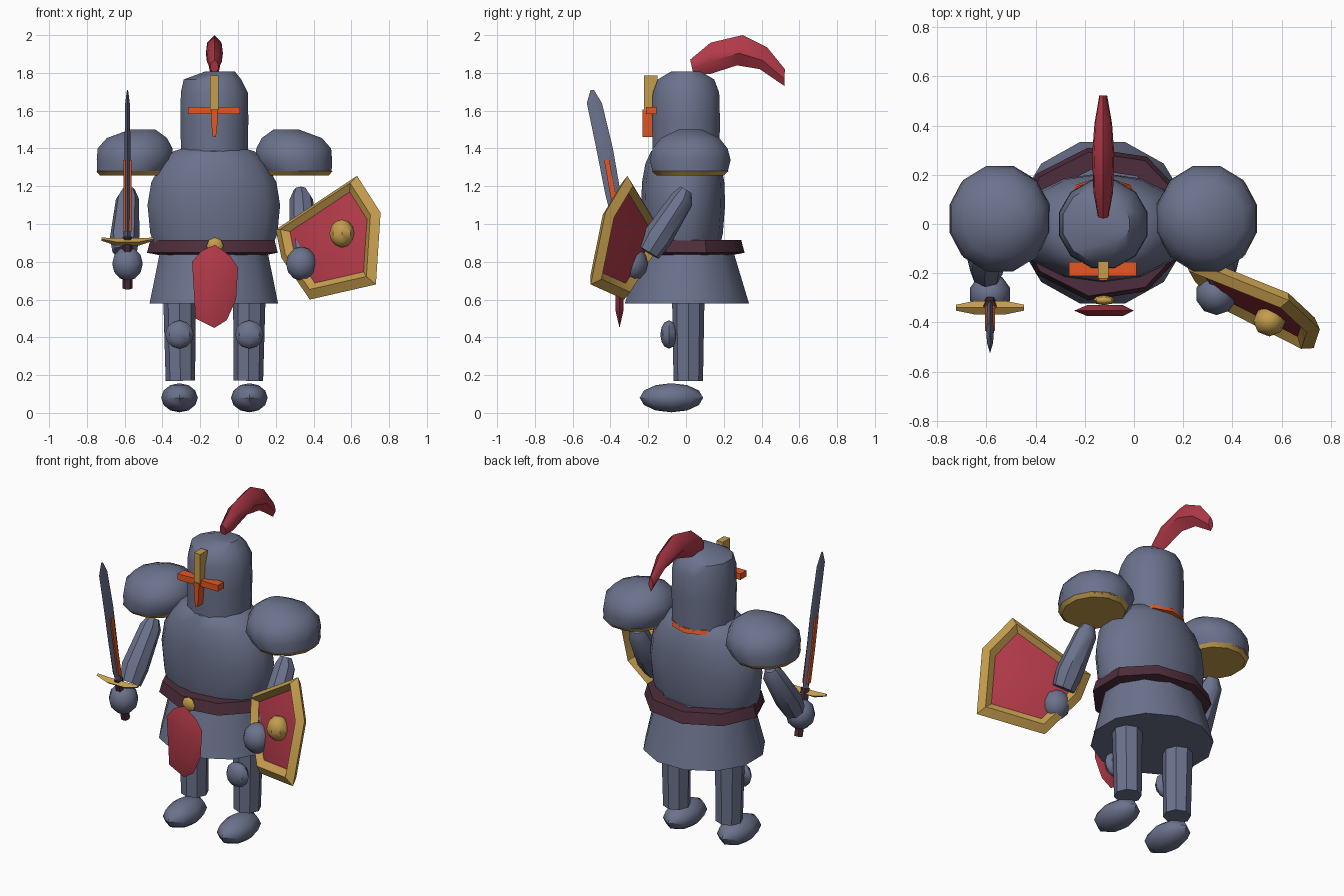
import bpy, bmesh, math
from mathutils import Vector, Matrix

if "Cube" in bpy.data.objects:
    bpy.data.objects.remove(bpy.data.objects["Cube"])

CX = -0.125  # body centre line


def material(name, rgb):
    m = bpy.data.materials.new(name)
    m.diffuse_color = (*rgb, 1)
    m.use_nodes = True
    m.node_tree.nodes["Principled BSDF"].inputs["Base Color"].default_value = m.diffuse_color
    return m


STEEL = material("steel", (0.147, 0.168, 0.262))
RED = material("crimson", (0.445, 0.042, 0.066))
GOLD = material("gold", (0.56, 0.34, 0.075))
ORANGE = material("glowing orange", (0.78, 0.095, 0.018))
DARK = material("dark leather", (0.076, 0.027, 0.045))


def finish(name, bm, mat, angle=40):
    bmesh.ops.recalc_face_normals(bm, faces=bm.faces)
    me = bpy.data.meshes.new(name)
    bm.to_mesh(me)
    bm.free()
    me.materials.append(mat)
    ob = bpy.data.objects.new(name, me)
    bpy.context.collection.objects.link(ob)
    bpy.ops.object.select_all(action='DESELECT')
    ob.select_set(True)
    bpy.context.view_layer.objects.active = ob
    bpy.ops.object.shade_smooth_by_angle(angle=math.radians(angle))
    return ob


def skin(name, rings, mat, closed=False):
    """Join a row of equal-sized rings with quads, capped or looped."""
    bm = bmesh.new()
    vs = [[bm.verts.new(p) for p in r] for r in rings]
    n = len(vs[0])
    pairs = list(zip(vs, vs[1:] + vs[:1])) if closed else list(zip(vs, vs[1:]))
    for a, b in pairs:
        for i in range(n):
            j = (i + 1) % n
            bm.faces.new((a[i], a[j], b[j], b[i]))
    if not closed:
        bm.faces.new(vs[0])
        bm.faces.new(vs[-1])
    return finish(name, bm, mat)


def lathe(name, c, prof, mat, n=12):
    """prof rows: z, x radius, y radius, x shift."""
    rings = []
    for z, rx, ry, sx in prof:
        rings.append([(c[0] + sx + rx * math.cos(2 * math.pi * (i + .5) / n),
                       c[1] + ry * math.sin(2 * math.pi * (i + .5) / n), z) for i in range(n)])
    return skin(name, rings, mat)


def ball(name, c, r, mat, u=10, v=6):
    bm = bmesh.new()
    bmesh.ops.create_uvsphere(bm, u_segments=u, v_segments=v, radius=1,
                              matrix=Matrix.Translation(c) @ Matrix.Diagonal((*r, 1)))
    return finish(name, bm, mat)


def box(name, lo, hi, mat):
    bm = bmesh.new()
    lo, hi = Vector(lo), Vector(hi)
    bmesh.ops.create_cube(bm, size=1, matrix=Matrix.Translation((lo + hi) / 2)
                          @ Matrix.Diagonal((*(hi - lo), 1)))
    return finish(name, bm, mat)


def tube(name, stations, mat, n=8):
    """stations: (point, radius) along a straight line."""
    axis = (Vector(stations[-1][0]) - Vector(stations[0][0])).to_track_quat('Z', 'Y')
    rings = []
    for p, r in stations:
        rings.append([Vector(p) + axis @ Vector((r * math.cos(2 * math.pi * i / n),
                                                 r * math.sin(2 * math.pi * i / n), 0)) for i in range(n)])
    return skin(name, rings, mat)


def pillow(name, outline, normal, thick, mat):
    """Thin plate with a slightly raised middle on both sides."""
    pts = [Vector(p) for p in outline]
    c = sum(pts, Vector()) / len(pts)
    off = Vector(normal).normalized() * thick
    rings = [[c + (p - c) * .6 + off for p in pts], pts, [c + (p - c) * .6 - off for p in pts]]
    return skin(name, rings, mat)


def torus(name, c, rx, ry, w, h, mat, n):
    rings = []
    for i in range(n):
        a = 2 * math.pi * (i + .5) / n
        rings.append([(c[0] + (rx + dw) * math.cos(a), c[1] + (ry + dw) * math.sin(a), c[2] + dh)
                      for dw, dh in ((w, -h * .6), (w * .6, h), (-w, h), (-w, -h))])
    return skin(name, rings, mat, closed=True)


# Torso, skirt, belt and collar
lathe("torso", (CX - .003, -.015), [(.86, .31, .19, 0), (.95, .345, .21, 0), (1.1, .36, .222, 0),
      (1.22, .34, .218, 0), (1.32, .285, .2, 0), (1.385, .22, .17, 0), (1.405, .15, .12, 0)], STEEL, 14)
lathe("skirt", (CX - .003, .005), [(.58, .352, .34, 0), (.9, .285, .24, 0)], STEEL)
torus("belt", (CX, 0, .873), .312, .27, .045, .042, DARK, 9)
torus("collar", (CX, 0, 1.36), .17, .178, .018, .016, ORANGE, 10)
ball("buckle", (-.122, -.31, .885), (.045, .02, .045), GOLD, 8, 4)

# Hanging cloth in front
cloth = [(-.122, .89), (-.04, .83), (0, .77), (-.01, .6), (-.06, .49), (-.125, .45), (-.225, .5), (-.243, .8), (-.19, .86)]
pillow("front_cloth", [(x, -.352, z) for x, z in cloth], (0, 1, 0), .022, RED)

# Helmet, visor slit and crest
lathe("helmet", (CX, 0), [(1.36, .183, .183, 0), (1.55, .186, .186, 0), (1.695, .184, .182, 0),
      (1.765, .158, .155, -.01), (1.808, .08, .08, .03)], STEEL)
box("visor_slit", (-.265, -.212, 1.582), (.01, -.155, 1.62), ORANGE)
skin("visor_drop", [[(CX + x * w, y, z) for x, y in ((-1, -.23), (1, -.23), (1, -.17), (-1, -.17))]
                    for z, w in ((1.46, .008), (1.52, .015), (1.605, .018))], ORANGE)
box("brow_ridge", (-.147, -.222, 1.6), (-.104, -.152, 1.785), GOLD)

# Plume: upper and lower edges of a curved feather, with its half width
plume = []
for yu, zu, yl, zl, w in ((.022, 1.87, .04, 1.79, .022), (.13, 1.96, .13, 1.795, .04),
                          (.3, 2.0, .27, 1.84, .045), (.43, 1.935, .39, 1.82, .036),
                          (.523, 1.82, .522, 1.73, .016)):
    u, l = Vector((CX, yu, zu)), Vector((CX, yl, zl))
    plume.append([u.lerp(l, t) + Vector((s * w, 0, 0))
                  for t, s in ((0, 0), (.25, .85), (.6, 1), (1, 0), (.6, -1), (.25, -.85))])
skin("plume", plume, RED)

# Mirrored limbs and armour
for side, s in (("right", -1), ("left", 1)):
    x = CX + s * .42
    lathe(side + "_shoulder", (x, .022), [(1.275, .185, .205, s * .022), (1.34, .21, .222, 0),
          (1.40, .205, .205, 0), (1.455, .165, .16, -s * .01), (1.5, .07, .065, -s * .04)], STEEL)
    lathe(side + "_shoulder_trim", (x, .022), [(1.258, .175, .185, s * .018),
          (1.28, .19, .21, s * .022)], GOLD)
    ax = CX + s * .46
    tube(side + "_arm", [((ax - s * .005, 0, 1.18), .035), ((ax, -.02, 1.13), .062),
         ((ax + s * .015, -.15, .93), .078), ((ax + s * .015, -.2, .85), .065)], STEEL)
    ball(side + "_hand", (CX + s * .46, -.285, .79), (.085, .085, .09), STEEL)
    lx = CX + s * .185
    tube(side + "_leg", [((lx - s * .005, .012, .17), .078), ((lx, .012, .62), .086)], STEEL)
    ball(side + "_knee", (lx, -.09, .415), (.075, .046, .075), STEEL, 8, 6)
    ball(side + "_foot", (lx, -.077, .08), (.097, .168, .077), STEEL, 8, 6)

# Sword: front edge, back edge and half thickness at each height
SX = -.585
blade = []
for z, y0, y1, t in ((.93, -.37, -.305, .016), (1.17, -.43, -.347, .018), (1.4, -.475, -.387, .016),
                     (1.64, -.525, -.445, .012), (1.71, -.505, -.488, .003)):
    m = (y0 + y1) / 2
    blade.append([(SX, y0, z), (SX + t, m, z), (SX, y1, z), (SX - t, m, z)])
skin("sword_blade", blade, STEEL)
skin("sword_inlay", [[(SX + a * .02, y + b * .014, z) for a, b in ((-1, -1), (1, -1), (1, 1), (-1, 1))]
                     for z, y in ((.96, -.345), (1.17, -.39), (1.34, -.42))], ORANGE)
skin("sword_guard", [[(SX + x, -.34 + a * w, z + b * w * .7) for a, b in ((-1, 0), (0, -1), (1, 0), (0, 1))]
                     for x, z, w in ((-.138, .92, .012), (-.06, .905, .028), (.06, .905, .028), (.138, .92, .012))], GOLD)
tube("sword_grip", [((SX, -.265, .66), .027), ((SX, -.335, .93), .027)], DARK, 6)

# Shield: outline given in the front view and laid on a tilted plane
SC, SN = Vector((.49, -.31, .93)), Vector((-.56, -1, .24)).normalized()


def on_shield(x, z):
    return Vector((x, SC.y - .56 * (x - SC.x) + .24 * (z - SC.z), z))


rim = [on_shield(*p) for p in ((.63, 1.255), (.755, 1.06), (.73, .68), (.38, .6), (.23, .82), (.2, .97))]
section = []
for p in rim:
    section.append([p, SC.lerp(p, .86) + SN * .035, SC.lerp(p, .72), SC.lerp(p, .86) - SN * .035])
skin("shield_rim", section, GOLD, closed=True)
pillow("shield_face", [SC.lerp(p, .8) for p in rim], SN, .02, RED)
ball("shield_boss", (.55, -.395, .95), (.066, .062, .074), GOLD, 8, 6)
